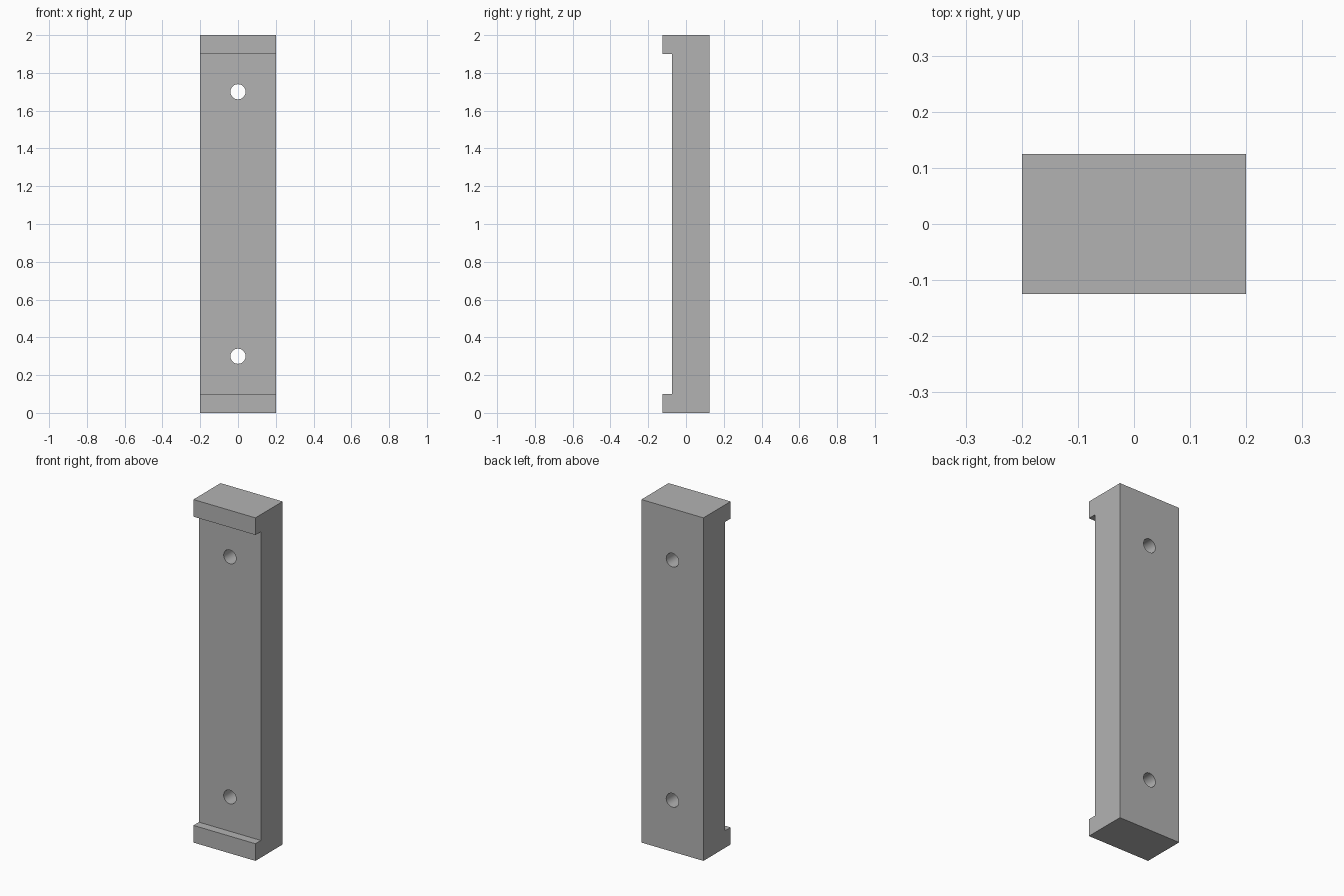
import bpy
import bmesh
import math

WIDTH, HEIGHT = 0.4, 2.0
BACK, FRONT, RECESS = 0.125, -0.125, -0.075
LIP = 0.1
HOLE_RADIUS = 0.04
HOLE_HEIGHTS = (0.3, 1.7)

cube = bpy.data.objects.get("Cube")
if cube:
    bpy.data.objects.remove(cube, do_unlink=True)

# Plain grey finish
grey = bpy.data.materials.new("plain_grey")
grey.use_nodes = True
colour = (0.45, 0.45, 0.45, 1)
grey.diffuse_color = colour
grey.node_tree.nodes["Principled BSDF"].inputs["Base Color"].default_value = colour

# Bar with a lip at each end: side profile extruded across the width
profile = [(BACK, 0), (BACK, HEIGHT), (FRONT, HEIGHT), (FRONT, HEIGHT - LIP),
           (RECESS, HEIGHT - LIP), (RECESS, LIP), (FRONT, LIP), (FRONT, 0)]
bm = bmesh.new()
side = bm.faces.new([bm.verts.new((-WIDTH / 2, y, z)) for y, z in profile])
extruded = bmesh.ops.extrude_face_region(bm, geom=[side])["geom"]
bmesh.ops.translate(bm, vec=(WIDTH, 0, 0),
                    verts=[v for v in extruded if isinstance(v, bmesh.types.BMVert)])
bmesh.ops.recalc_face_normals(bm, faces=bm.faces)
mesh = bpy.data.meshes.new("mounting_bar")
bm.to_mesh(mesh)
bm.free()
mesh.materials.append(grey)
bar = bpy.data.objects.new("mounting_bar", mesh)
bpy.context.collection.objects.link(bar)

# Screw holes drilled through from front to back
for z in HOLE_HEIGHTS:
    bpy.ops.mesh.primitive_cylinder_add(vertices=48, radius=HOLE_RADIUS, depth=1,
                                        location=(0, 0, z), rotation=(math.pi / 2, 0, 0))
    cutter = bpy.context.object
    cutter.name = "hole_cutter"
    cutter.hide_render = True
    cutter.data.materials.append(grey)
    drill = bar.modifiers.new("screw_hole", "BOOLEAN")
    drill.operation = "DIFFERENCE"
    drill.solver = "EXACT"
    drill.object = cutter
    bpy.ops.object.select_all(action="DESELECT")
    bar.select_set(True)
    bpy.context.view_layer.objects.active = bar
    bpy.ops.object.modifier_apply(modifier=drill.name)
    bpy.data.objects.remove(cutter, do_unlink=True)

# Smooth hole walls, crisp edges
bpy.ops.object.shade_smooth_by_angle(angle=math.radians(30))
